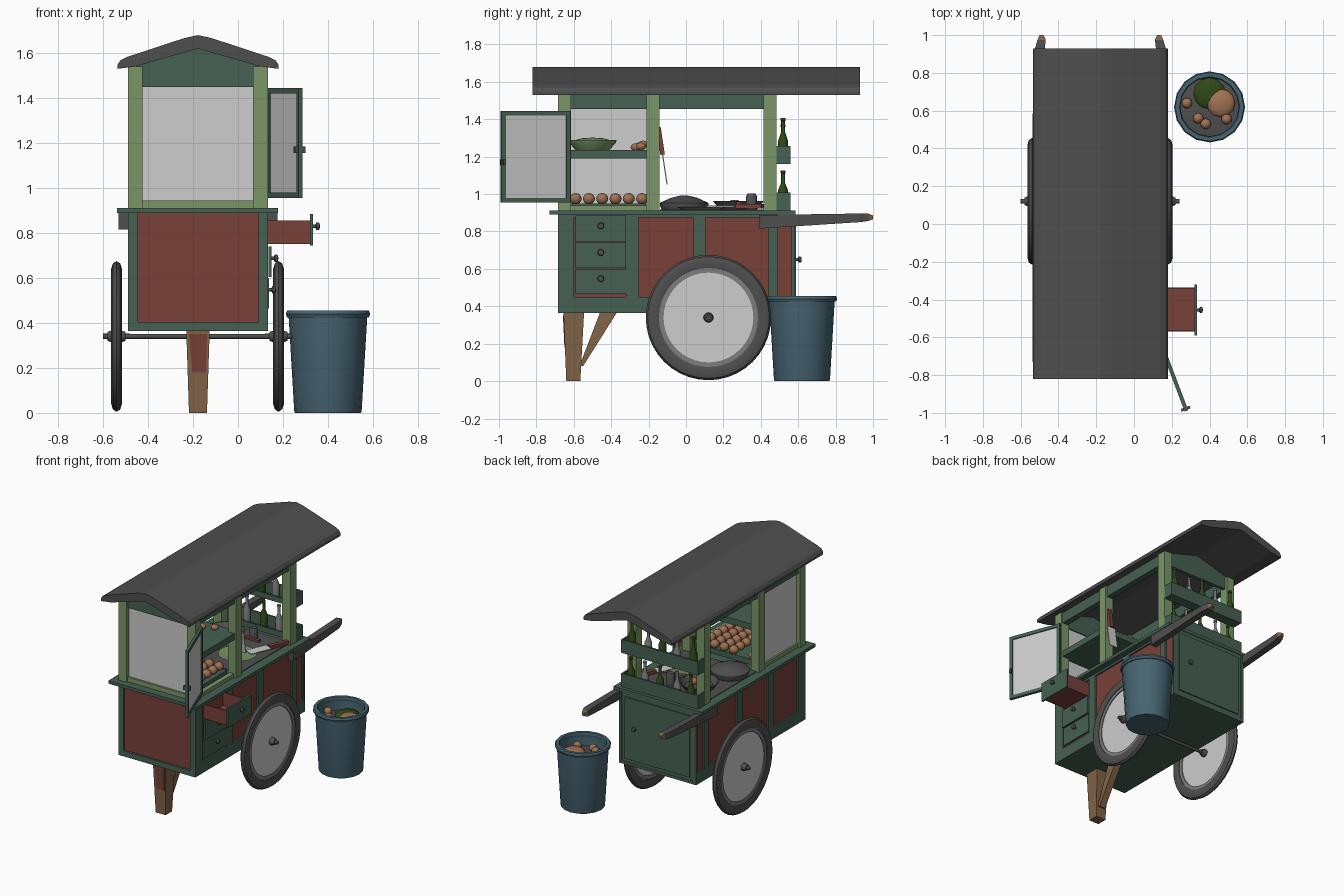
import bpy, bmesh, math, random
from mathutils import Vector, Matrix
random.seed(4)

def mat(name, r, g, b):
    m = bpy.data.materials.new(name)
    m.diffuse_color = [((c / 255) / 12.92 if c < 10 else ((c / 255 + 0.055) / 1.055) ** 2.4) for c in (r, g, b)] + [1]
    return m

GREEN = mat("dark_green_paint", 70, 97, 83)
LIGHT = mat("light_green_paint", 122, 150, 104)
RED = mat("faded_red_paint", 120, 65, 57)
GREY = mat("dark_grey", 79, 79, 79)
GLASS = mat("pale_glass", 205, 205, 205)
BLUE = mat("blue_plastic", 70, 100, 113)
WOOD = mat("brown_wood", 130, 99, 70)
BUN = mat("bun_brown", 160, 114, 82)
BOTTLE = mat("bottle_green", 48, 72, 22)
METAL = mat("mid_grey_metal", 125, 125, 125)
CX = -0.178  # centre line of the cart

def finish(name, bm, m, smooth=False, matrix=None):
    bmesh.ops.recalc_face_normals(bm, faces=bm.faces)
    if matrix:
        bmesh.ops.transform(bm, matrix=matrix, verts=bm.verts)
    me = bpy.data.meshes.new(name)
    bm.to_mesh(me)
    bm.free()
    me.materials.append(m)
    ob = bpy.data.objects.new(name, me)
    bpy.context.collection.objects.link(ob)
    if smooth:
        bpy.ops.object.select_all(action='DESELECT')
        ob.select_set(True)
        bpy.context.view_layer.objects.active = ob
        bpy.ops.object.shade_smooth_by_angle(angle=math.radians(40))
    return ob

def box(name, x0, x1, y0, y1, z0, z1, m, matrix=None):
    bm = bmesh.new()
    bmesh.ops.create_cube(bm, size=1)
    for v in bm.verts:
        v.co = ((x0 + x1) / 2 + v.co.x * (x1 - x0), (y0 + y1) / 2 + v.co.y * (y1 - y0), (z0 + z1) / 2 + v.co.z * (z1 - z0))
    return finish(name, bm, m, False, matrix)

def lathe(name, prof, loc, m, n=16, matrix=None, smooth=True):
    bm = bmesh.new()
    vs = [bm.verts.new((r, 0, z)) for r, z in prof]
    es = [bm.edges.new(p) for p in zip(vs, vs[1:])]
    bmesh.ops.spin(bm, geom=vs + es, cent=(0, 0, 0), axis=(0, 0, 1), angle=2 * math.pi, steps=n)
    bmesh.ops.remove_doubles(bm, verts=bm.verts, dist=0.0004)
    return finish(name, bm, m, smooth, Matrix.Translation(loc) @ (matrix or Matrix()))

def prism(name, prof, y0, y1, m):
    bm = bmesh.new()
    f = bm.faces.new([bm.verts.new((x, y0, z)) for x, z in prof])
    r = bmesh.ops.extrude_face_region(bm, geom=[f])
    bmesh.ops.translate(bm, vec=(0, y1 - y0, 0), verts=[g for g in r['geom'] if isinstance(g, bmesh.types.BMVert)])
    return finish(name, bm, m)

def taper(name, a, b, m):
    """Beam between two four-point ends."""
    bm = bmesh.new()
    va, vb = [[bm.verts.new(p) for p in q] for q in (a, b)]
    bm.faces.new(va)
    bm.faces.new(vb)
    for i in range(4):
        bm.faces.new((va[i], va[(i + 1) % 4], vb[(i + 1) % 4], vb[i]))
    return finish(name, bm, m)

def ball(name, loc, r, m, sz=1):
    bm = bmesh.new()
    bmesh.ops.create_uvsphere(bm, u_segments=12, v_segments=8, radius=r)
    return finish(name, bm, m, True, Matrix.Translation(loc) @ Matrix.Diagonal((1, 1, sz, 1)))

TURN_X = Matrix.Rotation(math.pi / 2, 4, 'Y')
TURN_Y = Matrix.Rotation(-math.pi / 2, 4, 'X')
KNOB = [(0, 0), (0.008, 0), (0.008, 0.012), (0.018, 0.018), (0.015, 0.03), (0, 0.033)]

# body: red core with green framing
box("body_core", -0.478, 0.121, -0.67, 0.57, 0.38, 0.89, RED)
box("body_floor", -0.49, 0.133, -0.684, 0.583, 0.365, 0.385, GREEN)
box("front_bottom_rail", -0.49, 0.133, -0.684, -0.66, 0.365, 0.405, GREEN)
for s in (-1, 1):
    xa, xb = sorted((CX + s * 0.29, CX + s * 0.3115))
    box("side_bottom_rail", xa, xb, -0.684, 0.583, 0.365, 0.45, GREEN)
    box("side_top_rail", xa, xb, -0.684, 0.583, 0.875, 0.892, GREEN)
    for y0, y1 in ((-0.684, -0.6), (-0.32, -0.255), (0.04, 0.105), (0.44, 0.49), (0.572, 0.583)):
        box("side_stile", xa, xb, y0, y1, 0.37, 0.89, GREEN)
    xa, xb = sorted((CX + s * 0.27, CX + s * 0.3115))
    box("front_stile", xa, xb, -0.684, -0.66, 0.37, 0.89, GREEN)
box("back_panel", -0.488, 0.131, 0.565, 0.58, 0.37, 0.89, GREEN)
box("back_door", -0.44, 0.085, 0.575, 0.588, 0.41, 0.86, GREEN)
lathe("back_door_knob", KNOB, (0.0, 0.586, 0.65), GREY, 10, TURN_Y)
box("counter", -0.538, 0.178, -0.73, 0.585, 0.89, 0.912, GREEN)
box("cooktop", -0.47, 0.11, -0.14, 0.45, 0.912, 0.917, GREY)

# drawers, the top one pulled out
for i, (z0, z1, x) in enumerate(((0.745, 0.885, 0.32), (0.605, 0.74, 0.135), (0.465, 0.6, 0.125))):
    box("drawer_front", x, x + 0.013, -0.59, -0.32, z0, z1, GREEN)
    lathe("drawer_knob", KNOB, (x + 0.012, -0.455, (z0 + z1) / 2 + 0.015), GREY, 10, TURN_X)
box("drawer_floor", 0.1, 0.32, -0.57, -0.335, 0.75, 0.76, RED)
for y in (-0.57, -0.345):
    box("drawer_side", 0.1, 0.32, y, y + 0.01, 0.75, 0.855, RED)

# front leg and brace
def quad(x, y0, y1, z, hw):
    return [(x - hw, y0, z), (x + hw, y0, z), (x + hw, y1, z), (x - hw, y1, z)]
taper("front_leg", quad(CX, -0.64, -0.565, 0, 0.04), quad(CX, -0.655, -0.545, 0.366, 0.052), WOOD)
taper("leg_paint_patch", quad(CX + 0.005, -0.65, -0.645, 0.18, 0.03), quad(CX, -0.658, -0.652, 0.35, 0.04), RED)
taper("leg_brace", quad(CX, -0.57, -0.55, 0.08, 0.025), quad(CX, -0.46, -0.37, 0.366, 0.025), WOOD)

# wheels and axle
TYRE = [(0.265, -0.016), (0.3, -0.024), (0.325, -0.016), (0.335, 0), (0.325, 0.016), (0.3, 0.024), (0.265, 0.016), (0.265, -0.016)]
for x in (-0.54, 0.18):
    c = (x, 0.12, 0.34)
    lathe("tyre", TYRE, c, GREY, 40, TURN_X)
    lathe("wheel_rim", [(0.24, -0.012), (0.27, -0.012), (0.27, 0.012), (0.24, 0.012), (0.24, -0.012)], c, METAL, 40, TURN_X)
    lathe("wheel_disc", [(0, -0.006), (0.25, -0.006), (0.25, 0.006), (0, 0.006)], c, GLASS, 40, TURN_X)
    lathe("wheel_hub", [(0, -0.04), (0.02, -0.04), (0.027, -0.02), (0.027, 0.02), (0.02, 0.04), (0, 0.04)], c, GREY, 12, TURN_X)
    lathe("axle_cap", [(0, -0.06), (0.012, -0.06), (0.012, 0.06), (0, 0.06)], c, GREY, 10, TURN_X)
lathe("axle", [(0, -0.37), (0.011, -0.37), (0.011, 0.37), (0, 0.37)], (CX, 0.12, 0.34), GREY, 10, TURN_X)

# push handles with worn tips
def section(x, y, z0, z1, hw):
    return [(x - hw, y, z0), (x + hw, y, z0), (x + hw, y, z1), (x - hw, y, z1)]
for s in (-1, 1):
    x0, x1, x2 = CX + s * 0.332, CX + s * 0.32, CX + s * 0.311
    taper("handle", section(x0, 0.39, 0.815, 0.888, 0.022), section(x1, 0.93, 0.85, 0.896, 0.026), GREY)
    taper("handle_end", section(x1, 0.93, 0.85, 0.896, 0.026), section(x2, 0.975, 0.856, 0.895, 0.022), GREY)
    taper("handle_tip", section(x2, 0.975, 0.856, 0.895, 0.022), section(x2, 1.0, 0.866, 0.886, 0.01), WOOD)

# upper frame: posts, beams, gables, roof
for x in (-0.49, 0.067):
    for y in (-0.684, -0.212, 0.415):
        box("post", x, x + 0.066, y, y + 0.069, 0.91, 1.54, LIGHT)
    box("side_beam", x + 0.01, x + 0.055, -0.64, 0.45, 1.455, 1.535, GREEN)
gable = [(-0.48, 1.45), (0.124, 1.45), (0.124, 1.545), (CX, 1.64), (-0.48, 1.545)]
prism("front_gable", gable, -0.665, -0.64, GREEN)
prism("back_gable", gable, 0.44, 0.465, GREEN)
half = [(0.0, 1.68), (0.06, 1.667), (0.315, 1.583), (0.345, 1.568), (0.358, 1.548), (0.358, 1.53), (0.28, 1.54), (0.0, 1.62)]
roof = [(CX + x, z) for x, z in half] + [(CX - x, z) for x, z in half[-2:0:-1]]
prism("roof", roof, -0.82, 0.93, GREY)

# display case: glass, rails, shelf
box("front_glass", -0.43, 0.07, -0.655, -0.648, 0.94, 1.455, GLASS)
box("left_glass", -0.462, -0.455, -0.62, -0.2, 0.94, 1.46, GLASS)
box("front_glass_rail", -0.43, 0.07, -0.67, -0.635, 0.91, 0.945, LIGHT)
for x in (-0.475, 0.08):
    box("side_glass_rail", x, x + 0.035, -0.62, -0.2, 0.91, 0.94, LIGHT)
box("display_shelf", -0.45, 0.12, -0.635, -0.17, 1.19, 1.235, GREEN)

# open display door
d = Matrix.Translation((0.138, -0.62, 0)) @ Matrix.Rotation(math.atan2(-0.37, 0.14), 4, 'Z')
for x0, x1, z0, z1 in ((0, 0.025, 0.955, 1.445), (0.37, 0.395, 0.955, 1.445), (0.02, 0.375, 0.955, 0.98), (0.02, 0.375, 1.42, 1.445)):
    box("door_frame", x0, x1, -0.01, 0.01, z0, z1, GREEN, d)
box("door_glass", 0.02, 0.375, -0.003, 0.003, 0.975, 1.425, GLASS, d)
box("door_pull", 0.375, 0.39, -0.025, 0.025, 1.155, 1.185, GREY, d)

# food in the case
box("bun_tray", -0.43, 0.06, -0.625, -0.215, 0.912, 0.95, GREEN)
for i in range(6):
    for j in range(6):
        if random.random() > 0.15:
            ball("bun", (-0.38 + j * 0.078, -0.59 + i * 0.071, 0.975), 0.032, BUN, 0.95)
lathe("green_bowl", [(0, 0), (0.09, 0), (0.125, 0.04), (0.13, 0.055), (0.118, 0.055), (0.08, 0.02), (0, 0.015)], (CX, -0.5, 1.235), LIGHT, 20)
lathe("bowl_filling", [(0.115, 0), (0.06, 0.016), (0, 0.02)], (CX, -0.5, 1.282), LIGHT, 20)
for x, y, z in ((-0.1, -0.27, 1.25), (-0.02, -0.24, 1.255), (-0.2, -0.25, 1.255), (-0.15, -0.23, 1.265)):
    ball("shelf_roll", (x, y, z), 0.026, BUN, 0.8)

# cookware on the counter
lathe("wok_lid", [(0, 0), (0.12, 0), (0.13, 0.02), (0.13, 0.036), (0.07, 0.063), (0.02, 0.075), (0, 0.076)], (-0.35, -0.01, 0.917), GREY, 24)
lathe("green_plate", [(0, 0), (0.1, 0), (0.13, 0.014), (0.12, 0.014), (0.09, 0.006), (0, 0.006)], (-0.06, 0.08, 0.917), LIGHT, 24)
lathe("frying_pan", [(0, 0), (0.1, 0), (0.135, 0.045), (0.127, 0.045), (0.095, 0.008), (0, 0.008)], (-0.3, 0.28, 0.917), GREY, 24)
box("frying_pan_handle", -0.18, -0.02, 0.27, 0.295, 0.945, 0.96, RED)
for i in range(4):
    ball("fried_roll", (-0.36 + 0.035 * i, 0.25 + 0.02 * (i % 2), 0.945), 0.024, BUN)
lathe("spice_pot", [(0, 0), (0.03, 0), (0.03, 0.07), (0.022, 0.085), (0, 0.085)], (-0.12, 0.35, 0.917), GREY, 12)

def cleaver(m):
    box("cleaver_blade", -0.035, 0.035, -0.003, 0.003, -0.16, 0.0, GLASS, m)
    box("cleaver_handle", -0.015, 0.015, -0.012, 0.012, 0.0, 0.15, RED, m)
cleaver(Matrix.Translation((0.1, -0.125, 1.21)) @ Matrix.Rotation(0.15, 4, 'X'))
cleaver(Matrix.Translation((0.06, 0.27, 0.935)) @ Matrix.Rotation(-0.4, 4, 'Z') @ Matrix.Rotation(-math.pi / 2, 4, 'X') @ Matrix.Rotation(0, 4, 'Y'))

# back bottle racks
SHAPE = [(0, 0), (0.025, 0), (0.026, 0.1), (0.01, 0.14), (0.01, 0.19), (0.013, 0.192), (0.013, 0.205), (0, 0.205)]
for z in (0.912, 1.16):
    box("rack_floor", -0.48, 0.125, 0.485, 0.56, z, z + 0.012, GREEN)
    box("rack_back", -0.49, 0.133, 0.547, 0.56, z, z + 0.097, GREEN)
    box("rack_front", -0.49, 0.133, 0.483, 0.492, z, z + 0.04, GREEN)
    for x in (-0.49, 0.121):
        box("rack_end", x, x + 0.012, 0.483, 0.56, z, z + 0.097, GREEN)
    for i in range(5):
        x = -0.42 + 0.125 * i + random.uniform(-0.02, 0.02)
        tall = 1.15 if z > 1 and i % 2 == 0 else 0.98
        lathe("bottle", SHAPE, (x, 0.519, z + 0.012), BOTTLE if i % 2 == 0 else METAL, 12, Matrix.Diagonal((1, 1, tall, 1)))

# waste bin with scraps
B = (0.4, 0.62, 0)
lathe("bin", [(0, 0), (0.147, 0), (0.15, 0.01), (0.175, 0.43), (0.16, 0.43), (0.14, 0.03), (0, 0.03)], B, BLUE, 16)
lathe("bin_rim", [(0.16, 0.425), (0.182, 0.425), (0.188, 0.44), (0.182, 0.455), (0.16, 0.455), (0.155, 0.44), (0.16, 0.425)], B, BLUE, 16)
lathe("bin_rubbish", [(0.158, 0.36), (0.08, 0.372), (0, 0.375)], B, GREY, 16)
ball("leaf_scraps", (0.4, 0.69, 0.37), 0.085, BOTTLE, 0.3)
ball("bread_scrap", (0.46, 0.64, 0.38), 0.075, BUN, 0.35)
for x, y in ((0.28, 0.64), (0.49, 0.555), (0.34, 0.56), (0.38, 0.53)):
    ball("food_scrap", (x, y, 0.385), 0.028, BUN)
